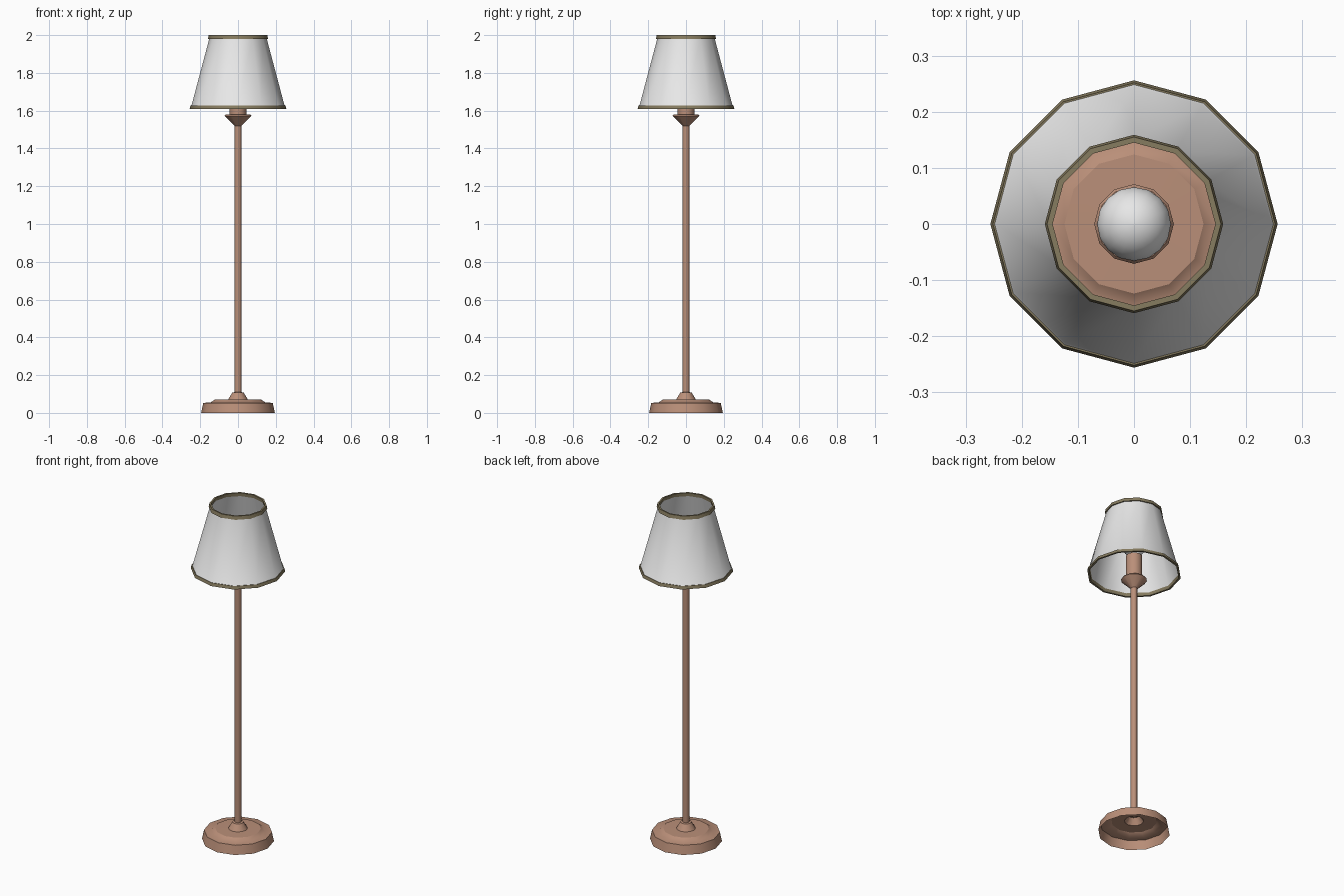
import bpy, bmesh, math

if "Cube" in bpy.data.objects:
    bpy.data.objects.remove(bpy.data.objects["Cube"])

SIDES = 12


def material(name, rgb):
    m = bpy.data.materials.new(name)
    m.diffuse_color = (*rgb, 1)
    m.use_nodes = True
    m.node_tree.nodes["Principled BSDF"].inputs["Base Color"].default_value = m.diffuse_color
    return m


COPPER = material("copper", (0.49, 0.275, 0.19))
WHITE = material("off_white", (0.80, 0.80, 0.80))
TRIM = material("olive_trim", (0.24, 0.20, 0.115))


def lathe(name, profile, mat, sides=SIDES, closed=False, cap_top=False, angle=35):
    """Spin a (radius, z) profile around z; a closed profile makes a solid ring."""
    bm = bmesh.new()
    rings = []
    for r, z in profile:
        rings.append([bm.verts.new((r * math.cos(math.tau * i / sides),
                                    r * math.sin(math.tau * i / sides), z))
                      for i in range(sides)])
    pairs = list(zip(rings, rings[1:]))
    if closed:
        pairs.append((rings[-1], rings[0]))
    for a, b in pairs:
        for i in range(sides):
            j = (i + 1) % sides
            bm.faces.new((a[i], a[j], b[j], b[i]))
    if cap_top:
        bm.faces.new(rings[-1])
    me = bpy.data.meshes.new(name)
    bm.to_mesh(me)
    bm.free()
    me.materials.append(mat)
    ob = bpy.data.objects.new(name, me)
    bpy.context.collection.objects.link(ob)
    bpy.ops.object.select_all(action='DESELECT')
    ob.select_set(True)
    bpy.context.view_layer.objects.active = ob
    bpy.ops.object.shade_smooth_by_angle(angle=math.radians(angle))
    return ob


# Stepped foot, hollow underneath
lathe("base", [(0.195, 0), (0.184, 0.053), (0.145, 0.055), (0.124, 0.07),
               (0.052, 0.071), (0.03, 0.108), (0.017, 0.11)], COPPER)

# Pole
lathe("pole", [(0.018, 0.105), (0.018, 1.53)], COPPER)

# Cup and lamp socket
lathe("cup", [(0.018, 1.52), (0.071, 1.572), (0.066, 1.579), (0.04, 1.58)], COPPER)
lathe("socket", [(0.045, 1.575), (0.045, 1.72)], COPPER, cap_top=True)

# Bulb: short neck swelling into a ball
R, CZ = 0.066, 1.79
ball = [(R * math.cos(math.radians(a)), CZ + R * math.sin(math.radians(a)))
        for a in range(-50, 90, 14)]
lathe("bulb", [(0.03, 1.715)] + ball + [(0.002, CZ + R)], WHITE, sides=16, cap_top=True)

# Thin fabric shade with a narrow pale ledge over the lower trim
lathe("shade", [(0.250, 1.626), (0.245, 1.632), (0.151, 1.985),
                (0.148, 1.985), (0.242, 1.626)], WHITE, closed=True)

# Trim bands
lathe("lower_trim", [(0.256, 1.61), (0.2515, 1.628), (0.241, 1.628), (0.245, 1.61)],
      TRIM, closed=True)
lathe("upper_trim", [(0.159, 1.98), (0.155, 2.0), (0.145, 2.0), (0.147, 1.98)],
      TRIM, closed=True)
